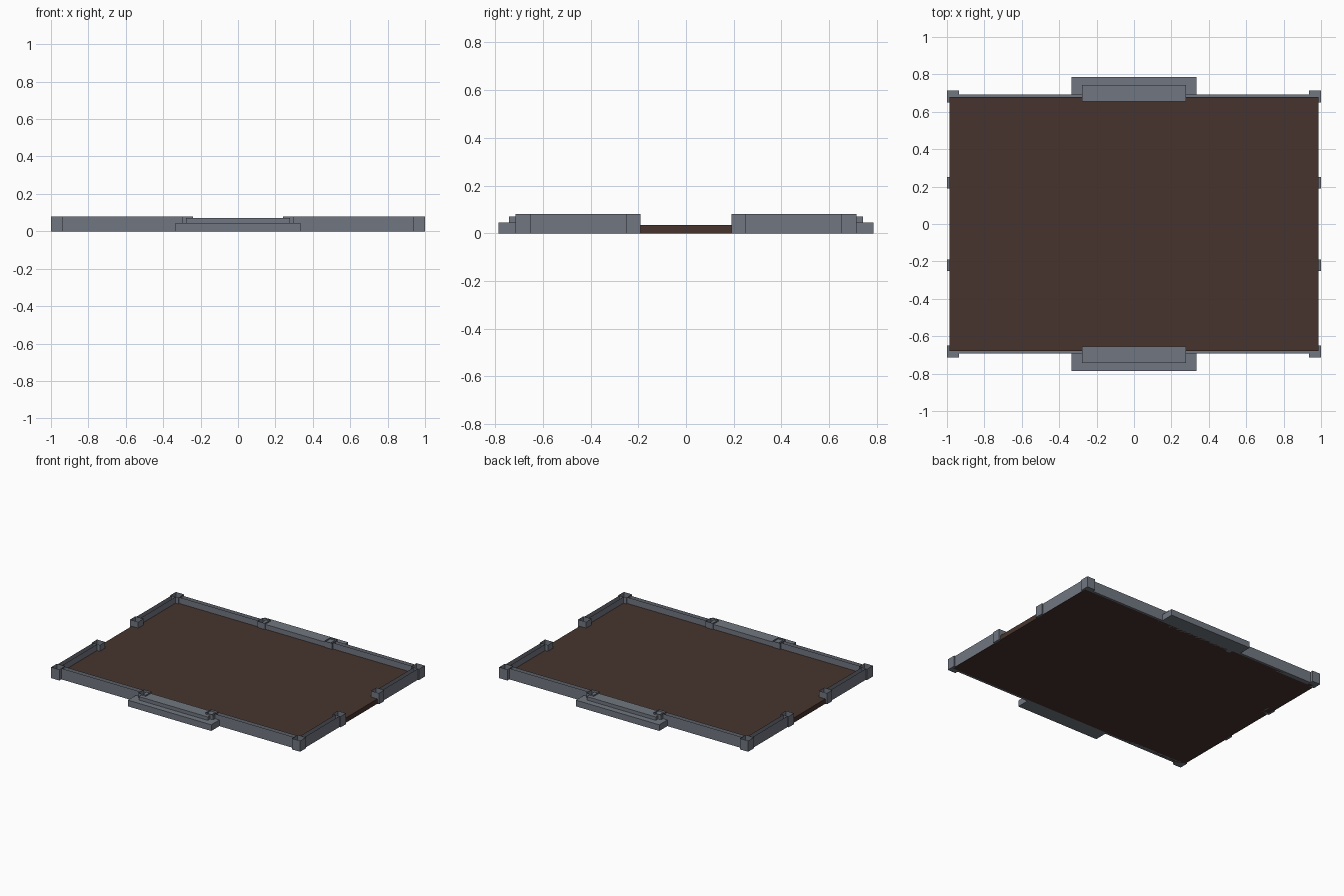
import bpy, bmesh

if "Cube" in bpy.data.objects:
    bpy.data.objects.remove(bpy.data.objects["Cube"])


def material(name, rgb):
    m = bpy.data.materials.new(name)
    m.diffuse_color = (*rgb, 1)
    m.use_nodes = True
    m.node_tree.nodes["Principled BSDF"].inputs["Base Color"].default_value = m.diffuse_color
    return m


STONE = material("grey stone", (0.165, 0.185, 0.22))
EARTH = material("brown earth", (0.062, 0.034, 0.026))


def box(name, x, y, z, mat, top=True, bottom=True):
    """Box from (min, max) pairs, optionally open above or below."""
    x, y, z = sorted(x), sorted(y), sorted(z)
    bm = bmesh.new()
    bmesh.ops.create_cube(bm, size=1)
    for v in bm.verts:
        v.co = [r[0] if c < 0 else r[1] for c, r in zip(v.co, (x, y, z))]
    bm.normal_update()
    drop = [f for f in bm.faces
            if (f.normal.z > 0.5 and not top) or (f.normal.z < -0.5 and not bottom)]
    bmesh.ops.delete(bm, geom=drop, context='FACES')
    me = bpy.data.meshes.new(name)
    bm.to_mesh(me)
    bm.free()
    me.materials.append(mat)
    ob = bpy.data.objects.new(name, me)
    bpy.context.collection.objects.link(ob)


def mul(r, s):
    return (r[0] * s, r[1] * s)


H = 0.08
POST_X, POST_Y = (0.935, 1.0), (0.65, 0.715)

# Floor slab
box("floor", (-0.987, 0.987), (-0.678, 0.678), (0, 0.035), EARTH)

# Low walls and posts, open at the top like hollow shells
for sx in (-1, 1):
    for sy in (-1, 1):
        box("corner_post", mul(POST_X, sx), mul(POST_Y, sy), (0, H), STONE, top=False)
        box("door_post", mul((0.24, 0.30), sx), mul(POST_Y, sy), (0, H), STONE, top=False)
        box("side_post", mul(POST_X, sx), mul((0.19, 0.25), sy), (0, H), STONE, top=False)
        box("long_wall", mul((0.30, 0.935), sx), mul((0.66, 0.692), sy), (0, H),
            STONE, top=False)
        box("side_wall", mul((0.957, 0.991), sx), mul((0.25, 0.65), sy), (0, H),
            STONE, top=False, bottom=False)

# Entrance steps, front and back
for sy in (-1, 1):
    box("upper_step", (-0.277, 0.277), mul((0.656, 0.742), sy), (0, 0.07), STONE)
    box("lower_step", (-0.335, 0.335), mul((0.69, 0.785), sy), (0, 0.045), STONE)
